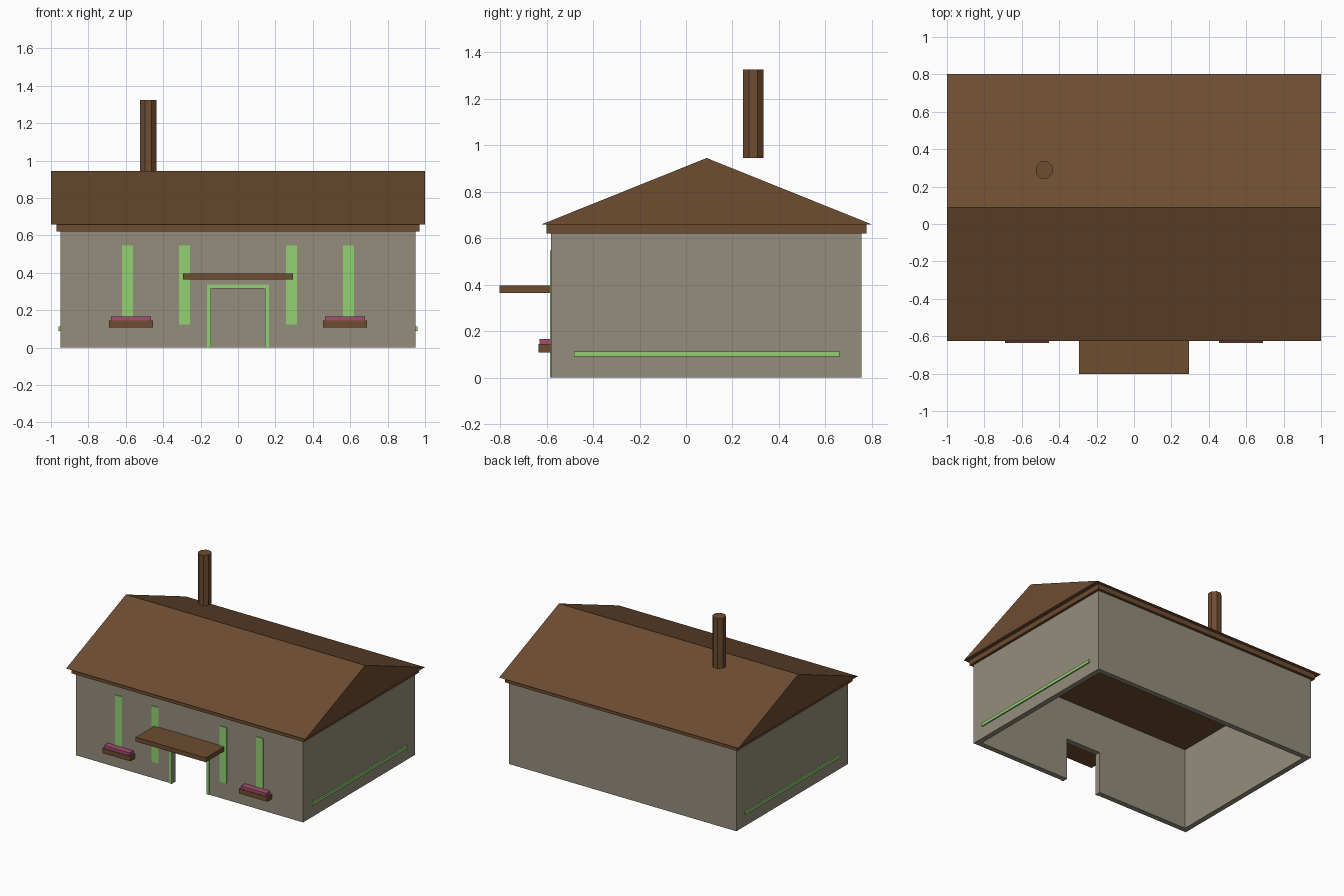
import bpy, bmesh, math
from mathutils import Matrix

if "Cube" in bpy.data.objects:
    bpy.data.objects.remove(bpy.data.objects["Cube"])


def material(name, color):
    m = bpy.data.materials.new(name)
    m.diffuse_color = (*color, 1)
    m.use_nodes = True
    m.node_tree.nodes["Principled BSDF"].inputs["Base Color"].default_value = m.diffuse_color
    return m


BROWN = material("wood_brown", (0.155, 0.073, 0.031))
STONE = material("wall_stone", (0.300, 0.270, 0.201))
GREEN = material("trim_green", (0.292, 0.640, 0.171))
PINK = material("flower_pink", (0.360, 0.078, 0.170))


def finish(name, bm, mat):
    bmesh.ops.recalc_face_normals(bm, faces=bm.faces)
    me = bpy.data.meshes.new(name)
    bm.to_mesh(me)
    bm.free()
    me.materials.append(mat)
    ob = bpy.data.objects.new(name, me)
    bpy.context.collection.objects.link(ob)
    return ob


def box(name, x, y, z, mat):
    """Box from (min, max) ranges."""
    bm = bmesh.new()
    mid = [(a + b) / 2 for a, b in (x, y, z)]
    size = [b - a for a, b in (x, y, z)]
    bmesh.ops.create_cube(bm, size=1, matrix=Matrix.Translation(mid) @ Matrix.Diagonal((*size, 1)))
    return finish(name, bm, mat)


def prism(name, points, offset, mat):
    """Extrude a closed outline along offset."""
    bm = bmesh.new()
    face = bm.faces.new([bm.verts.new(p) for p in points])
    out = bmesh.ops.extrude_face_region(bm, geom=[face], use_keep_orig=True)
    moved = [v for v in out["geom"] if isinstance(v, bmesh.types.BMVert)]
    bmesh.ops.translate(bm, verts=moved, vec=offset)
    return finish(name, bm, mat)


HX, Y0, Y1, H, T = 0.95, -0.58, 0.755, 0.62, 0.04
DX, DZ = 0.145, 0.316

# Walls, open underneath, with a doorway in the front
outline = [(-HX, 0), (-DX, 0), (-DX, DZ), (DX, DZ), (DX, 0), (HX, 0), (HX, H), (-HX, H)]
prism("front_wall", [(x, Y0, z) for x, z in outline], (0, T, 0), STONE)
box("back_wall", (-HX, HX), (Y1 - T, Y1), (0, H), STONE)
for side, s in (("left", -1), ("right", 1)):
    xs = sorted((s * HX, s * (HX - T)))
    box(side + "_wall", xs, (Y0 + T, Y1 - T), (0, H), STONE)
    # Long trim strip low on the side wall
    box(side + "_side_strip", sorted((s * HX, s * 0.96)), (-0.483, 0.66), (0.09, 0.112), GREEN)

# Eaves board and gable roof
box("eaves_board", (-0.97, 0.97), (-0.60, 0.776), (H, 0.658), BROWN)
prism("roof", [(-1, -0.625, 0.658), (-1, 0.803, 0.658), (-1, 0.089, 0.945)], (2, 0, 0), BROWN)

# Eight-sided chimney
bm = bmesh.new()
r = 0.0447 / math.cos(math.pi / 8)
bmesh.ops.create_cone(bm, cap_ends=True, segments=8, radius1=r, radius2=r, depth=0.38,
                      matrix=Matrix.Translation((-0.48, 0.289, 1.135)) @ Matrix.Rotation(math.pi / 8, 4, "Z"))
finish("chimney", bm, BROWN)

# Awning and door frame
box("awning", (-0.293, 0.293), (-0.803, Y0), (0.364, 0.397), BROWN)
frame = [(-0.166, 0), (-DX, 0), (-DX, DZ), (DX, DZ), (DX, 0), (0.166, 0), (0.166, 0.337), (-0.166, 0.337)]
prism("door_frame", [(x, Y0, z) for x, z in frame], (0, -0.005, 0), GREEN)

# Window strips, planters and flowers on both sides of the door
for side, s in (("left", -1), ("right", 1)):
    for part, cx in (("inner", 0.286), ("outer", 0.591)):
        c = s * cx
        box(f"{side}_{part}_window_strip", (c - 0.029, c + 0.029), (Y0 - 0.005, Y0), (0.124, 0.546), GREEN)
    c = s * 0.572
    box(side + "_planter", (c - 0.117, c + 0.117), (-0.635, Y0), (0.107, 0.144), BROWN)
    box(side + "_flowers", (c - 0.106, c + 0.106), (-0.631, -0.584), (0.144, 0.166), PINK)
